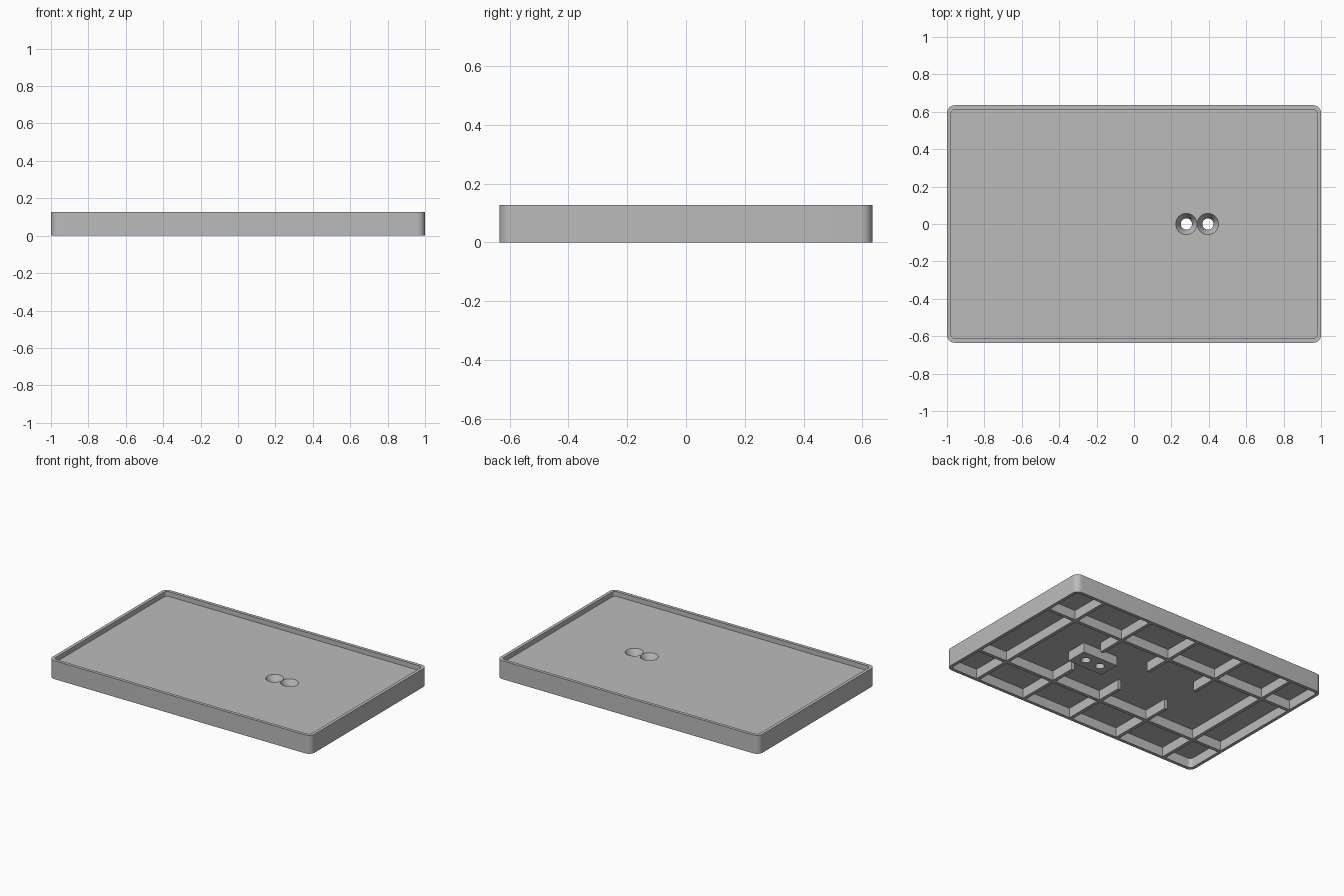
import bpy, bmesh, math

if "Cube" in bpy.data.objects:
    bpy.data.objects.remove(bpy.data.objects["Cube"], do_unlink=True)

WIDTH, DEPTH, HEIGHT = 2.0, 1.27, 0.127
WALL, RIB = 0.022, 0.024
CEILING, FLOOR = 0.066, 0.094
ROW_Y, COLUMN_STEP, GAP = 0.335, 0.38, 0.14
HOLES = (0.28, 0.395)

grey = bpy.data.materials.new("plain grey")
grey.use_nodes = True
grey.diffuse_color = (0.5, 0.5, 0.5, 1)
grey.node_tree.nodes["Principled BSDF"].inputs["Base Color"].default_value = (0.5, 0.5, 0.5, 1)


def finish(name, bm):
    bmesh.ops.recalc_face_normals(bm, faces=bm.faces)
    mesh = bpy.data.meshes.new(name)
    bm.to_mesh(mesh)
    bm.free()
    mesh.materials.append(grey)
    obj = bpy.data.objects.new(name, mesh)
    bpy.context.collection.objects.link(obj)
    return obj


def rounded_slab(name, w, d, r, z0, z1, steps=8):
    """Upright prism with a rounded rectangle outline."""
    bm = bmesh.new()
    ring = []
    for corner, (sx, sy) in enumerate([(1, 1), (-1, 1), (-1, -1), (1, -1)]):
        for i in range(steps + 1):
            a = math.pi / 2 * (corner + i / steps)
            ring.append(bm.verts.new((sx * (w / 2 - r) + r * math.cos(a),
                                      sy * (d / 2 - r) + r * math.sin(a), z0)))
    base = bm.faces.new(ring)
    top = bmesh.ops.extrude_face_region(bm, geom=[base], use_keep_orig=True)["geom"]
    bmesh.ops.translate(bm, vec=(0, 0, z1 - z0),
                        verts=[v for v in top if isinstance(v, bmesh.types.BMVert)])
    return finish(name, bm)


def add_box(bm, x0, x1, y0, y1, z0, z1):
    verts = bmesh.ops.create_cube(bm, size=1)["verts"]
    bmesh.ops.scale(bm, vec=(x1 - x0, y1 - y0, z1 - z0), verts=verts)
    bmesh.ops.translate(bm, vec=((x0 + x1) / 2, (y0 + y1) / 2, (z0 + z1) / 2), verts=verts)


def lathe(name, x, profile, sides=32):
    """Solid of revolution about a vertical axis at x, from (radius, z) rings."""
    bm = bmesh.new()
    rings = [[bm.verts.new((x + r * math.cos(2 * math.pi * i / sides),
                            r * math.sin(2 * math.pi * i / sides), z))
              for i in range(sides)] for r, z in profile]
    for low, high in zip(rings, rings[1:]):
        for i in range(sides):
            j = (i + 1) % sides
            bm.faces.new((low[i], low[j], high[j], high[i]))
    bm.faces.new(rings[0])
    bm.faces.new(rings[-1])
    return finish(name, bm)


def cut(obj, cutters):
    bpy.context.view_layer.objects.active = obj
    for cutter in cutters:
        mod = obj.modifiers.new("cut", 'BOOLEAN')
        mod.operation, mod.solver, mod.object = 'DIFFERENCE', 'EXACT', cutter
        bpy.ops.object.modifier_apply(modifier=mod.name)


# Tray: rounded slab, hollowed above and below the floor
tray = rounded_slab("tray", WIDTH, DEPTH, 0.042, 0, HEIGHT)
inner_w, inner_d = WIDTH - 2 * WALL, DEPTH - 2 * WALL
recess = rounded_slab("recess_cutter", inner_w, inner_d, 0.024, FLOOR, HEIGHT + 0.1)
cavity = rounded_slab("cavity_cutter", inner_w, inner_d, 0.024, -0.1, CEILING)

# Mounting pad under the floor
bm = bmesh.new()
pad_x = sum(HOLES) / 2
add_box(bm, pad_x - 0.135, pad_x + 0.135, -0.075, 0.075, 0, CEILING + 0.01)
pad = finish("mounting_pad", bm)

# Countersunk screw holes
holes = [lathe("hole_cutter", x, [(0.03, -0.05), (0.03, 0.045), (0.057, FLOOR), (0.057, FLOOR + 0.05)])
         for x in HOLES]
cut(tray, [recess, cavity] + holes)
cut(pad, holes)
for helper in [recess, cavity] + holes:
    bpy.data.objects.remove(helper, do_unlink=True)

# Long ribs, running side to side
bm = bmesh.new()
for y in (-ROW_Y, ROW_Y):
    add_box(bm, -inner_w / 2, inner_w / 2, y - RIB / 2, y + RIB / 2, 0, CEILING)
finish("long_ribs", bm)

# Cross ribs, the middle three interrupted around the centre
bm = bmesh.new()
for column in range(-2, 3):
    x = column * COLUMN_STEP
    start = 0 if abs(column) == 2 else GAP
    for side in (-1, 1):
        for a, b in ((start, ROW_Y - RIB / 2), (ROW_Y + RIB / 2, inner_d / 2)):
            low, high = sorted((side * a, side * b))
            add_box(bm, x - RIB / 2, x + RIB / 2, low, high, 0, CEILING)
finish("cross_ribs", bm)

# Smooth the rounded corners and holes, keep the edges crisp
for obj in (tray, pad):
    bpy.ops.object.select_all(action='DESELECT')
    obj.select_set(True)
    bpy.context.view_layer.objects.active = obj
    bpy.ops.object.shade_smooth_by_angle(angle=math.radians(30))
